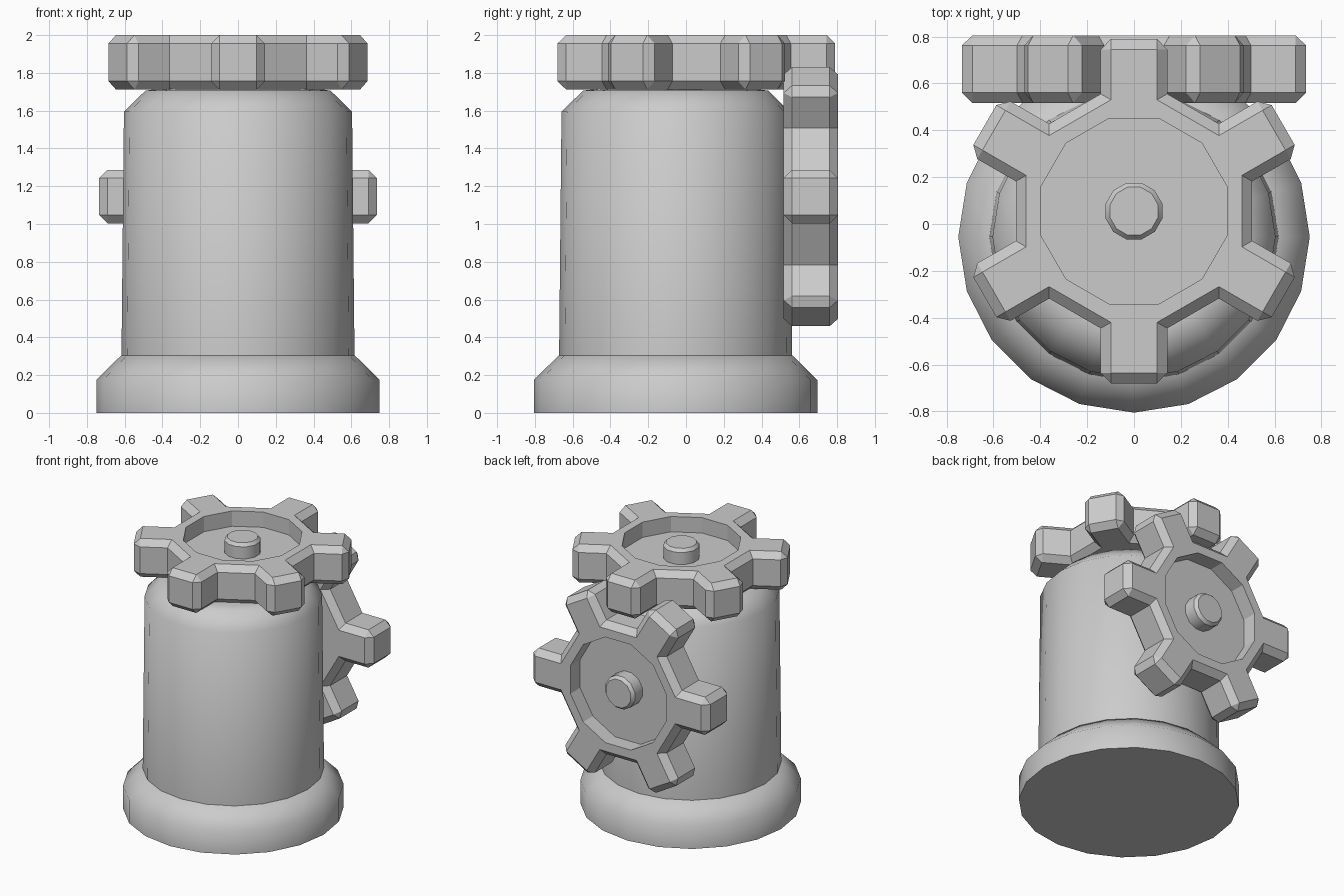
import bpy, bmesh
from math import pi, cos, sin, radians
from mathutils import Vector, Matrix

if "Cube" in bpy.data.objects:
    bpy.data.objects.remove(bpy.data.objects["Cube"])

AXIS_Y = -0.055   # vertical axis of the body
THICK = 0.288     # wheel thickness
CH = 0.044        # wheel chamfer


def finish(name, bm, smooth=None):
    bmesh.ops.remove_doubles(bm, verts=bm.verts, dist=1e-5)
    bmesh.ops.recalc_face_normals(bm, faces=bm.faces)
    mesh = bpy.data.meshes.new(name)
    bm.to_mesh(mesh)
    bm.free()
    ob = bpy.data.objects.new(name, mesh)
    bpy.context.collection.objects.link(ob)
    if smooth:
        bpy.ops.object.select_all(action='DESELECT')
        ob.select_set(True)
        bpy.context.view_layer.objects.active = ob
        bpy.ops.object.shade_smooth_by_angle(angle=radians(smooth))
    return ob


def skin(bm, a, b):
    """Quads (or triangles where corners coincide) between two closed loops."""
    n = len(a)
    for i in range(n):
        j = (i + 1) % n
        face = list(dict.fromkeys((a[i], a[j], b[j], b[i])))
        bm.faces.new(face)


def lathe(name, profile, sides, smooth, offset=0.0):
    bm = bmesh.new()
    rings = [[bm.verts.new((r * cos(offset + 2 * pi * k / sides),
                            r * sin(offset + 2 * pi * k / sides), z))
              for k in range(sides)] for r, z in profile]
    for a, b in zip(rings, rings[1:]):
        skin(bm, a, b)
    bm.faces.new(rings[0])
    bm.faces.new(rings[-1])
    return finish(name, bm, smooth)


def wheel(name):
    """Six-toothed chamfered wheel with a dished face towards +z."""
    bm = bmesh.new()
    outline = [(0.5, -0.142), (0.69, -0.142), (0.735, -0.098),
               (0.735, 0.098), (0.69, 0.142), (0.5, 0.142)]
    inset = [(0.475, -0.098), (0.69, -0.098), (0.69, 0.098), (0.475, 0.098)]
    same = [0, 1, 1, 2, 2, 3]   # inset corner belonging to each outline point

    def ring(points, z):
        return [bm.verts.new(Matrix.Rotation(k * pi / 3, 3, 'Z') @ Vector((x, y, z)))
                for k in range(6) for x, y in points]

    def matched(r):
        return [r[4 * k + s] for k in range(6) for s in same]

    bottom, low = ring(inset, 0), ring(outline, CH)
    high, top = ring(outline, THICK - CH), ring(inset, THICK)
    skin(bm, matched(bottom), low)
    skin(bm, low, high)
    skin(bm, high, matched(top))
    bm.faces.new(bottom)

    # Face rim around the dish, dish wall and floor
    rim = ring([(0.396, -0.106), (0.396, 0.106)], THICK)
    floor = ring([(0.396, -0.106), (0.396, 0.106)], THICK - 0.115)
    for k in range(6):
        r1, r2, r3 = rim[2 * k], rim[2 * k + 1], rim[(2 * k + 2) % 12]
        t = top[4 * k:4 * k + 4]
        bm.faces.new([r1] + t + [r2])
        bm.faces.new([r2, t[3], top[(4 * k + 4) % 24], r3])
    skin(bm, rim, floor)
    bm.faces.new(floor)
    return finish(name, bm)


def valve(name, matrix):
    # Wheel and the stub in its dish share one placement
    stub = lathe(name + "_stub", [(0.125, THICK - 0.12), (0.125, THICK - 0.025),
                                  (0.106, THICK - 0.002)], 12, 35, pi / 12)
    for ob in (wheel(name + "_wheel"), stub):
        ob.matrix_world = matrix


# Body and foot
foot = lathe("foot", [(0.75, 0), (0.75, 0.175), (0.62, 0.303)], 20, 50)
body = lathe("body", [(0.617, 0.29), (0.604, 1.595), (0.49, 1.706), (0.42, 1.715)], 20, 50)
for ob in (foot, body):
    ob.location.y = AXIS_Y

# Top wheel and back wheel
valve("top", Matrix.Translation((0, 0.055, 2 - THICK)) @ Matrix.Rotation(pi / 6, 4, 'Z'))
valve("back", Matrix.Translation((0, 0.805 - THICK, 1.145)) @ Matrix.Rotation(-pi / 2, 4, 'X'))
